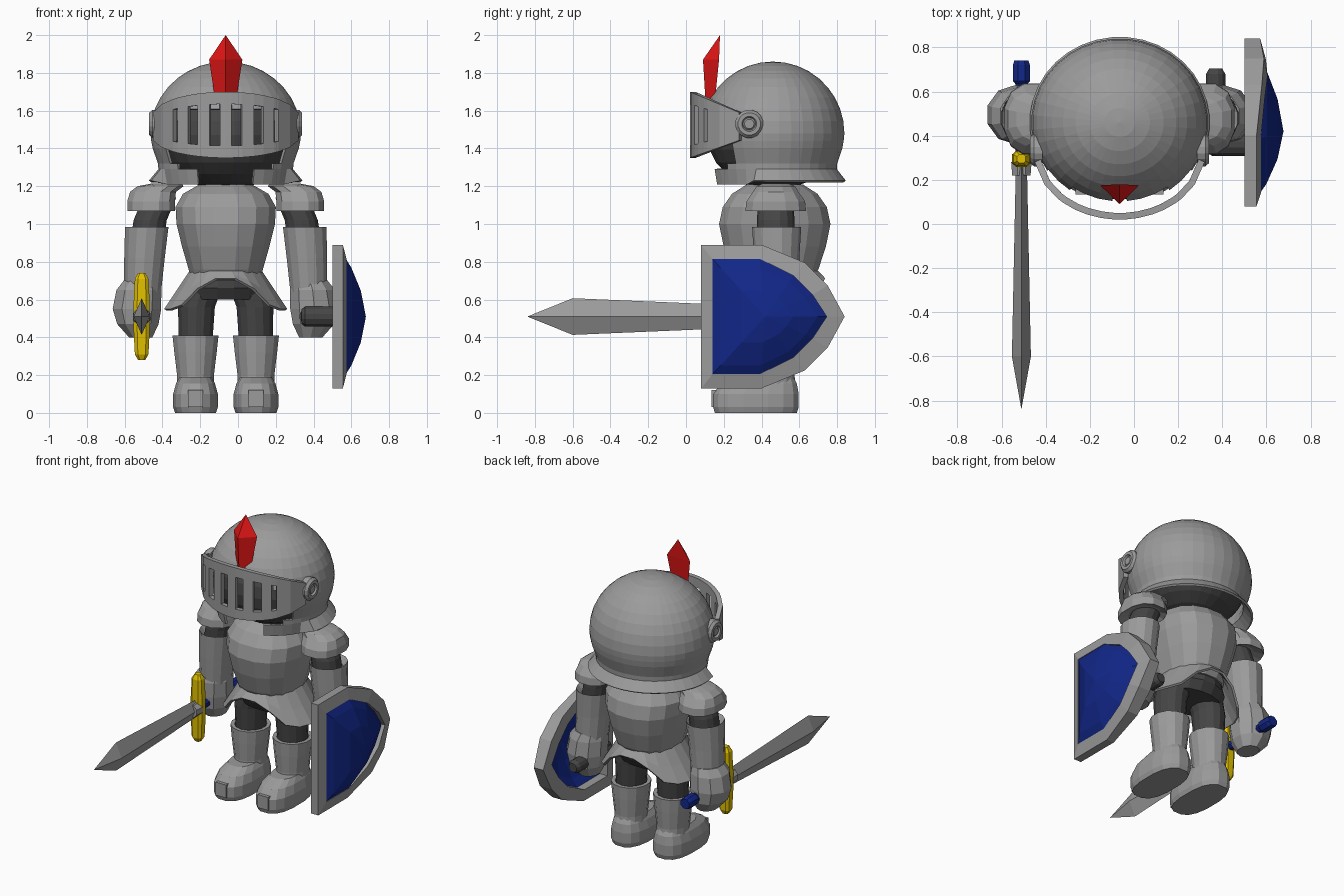
import bpy, bmesh, math
from mathutils import Vector

if "Cube" in bpy.data.objects:
    bpy.data.objects.remove(bpy.data.objects["Cube"], do_unlink=True)

CX, CY = -0.065, 0.46          # body axis
TAU = math.tau


def material(name, rgb):
    m = bpy.data.materials.new(name)
    m.use_nodes = True
    m.diffuse_color = (*rgb, 1)
    m.node_tree.nodes["Principled BSDF"].inputs["Base Color"].default_value = (*rgb, 1)
    return m


steel = material("steel grey", (0.33, 0.33, 0.33))
dark = material("dark cloth", (0.06, 0.06, 0.06))
red = material("plume red", (0.75, 0.008, 0.008))
gold = material("guard gold", (0.76, 0.53, 0.0))
blue = material("shield blue", (0.006, 0.02, 0.25))


def finish(name, bm, mat, thickness=0):
    bmesh.ops.remove_doubles(bm, verts=bm.verts, dist=0.0002)
    bmesh.ops.recalc_face_normals(bm, faces=bm.faces)
    mesh = bpy.data.meshes.new(name)
    bm.to_mesh(mesh)
    bm.free()
    ob = bpy.data.objects.new(name, mesh)
    bpy.context.collection.objects.link(ob)
    mesh.materials.append(mat)
    if thickness:
        mod = ob.modifiers.new("Thickness", 'SOLIDIFY')
        mod.thickness = thickness
    return ob


def skin(name, sections, mat, caps=True, ring=False, closed=True, thickness=0, skip=None):
    """Join a row of equal-length point loops with quads."""
    bm = bmesh.new()
    rows = [[bm.verts.new(p) for p in s] for s in sections]
    n = len(rows[0])
    for i in range(len(rows) if ring else len(rows) - 1):
        a, b = rows[i], rows[(i + 1) % len(rows)]
        for j in range(n if closed else n - 1):
            if skip and skip(i, j):
                continue
            k = (j + 1) % n
            bm.faces.new((a[j], a[k], b[k], b[j]))
    if caps and not ring:
        bm.faces.new(rows[0])
        bm.faces.new(rows[-1])
    return finish(name, bm, mat, thickness)


def oval(cx, cy, z, rx, ry, n=14, power=2):
    pts = []
    for i in range(n):
        a = TAU * (i + 0.5) / n
        c, s = math.cos(a), math.sin(a)
        e = 2 / power
        pts.append((cx + rx * math.copysign(abs(c) ** e, c),
                    cy + ry * math.copysign(abs(s) ** e, s), z))
    return pts


def loft(name, rings, mat, n=14, power=2):
    return skin(name, [oval(*r, n, power) for r in rings], mat)


def tube(name, a, b, radii, mat, n=12):
    """Cylinder or stepped rod from a to b; radii are (fraction, radius)."""
    a, b = Vector(a), Vector(b)
    q = (b - a).to_track_quat('Z', 'Y')
    return skin(name, [[a.lerp(b, t) + q @ Vector(p) for p in oval(0, 0, 0, r, r, n)]
                       for t, r in radii], mat)


# Head and helmet shell with a face opening and flared neck guard
loft("head", [(CX, CY, 1.47 - 0.29 * math.cos(math.pi * i / 12),
               0.37 * math.sin(math.pi * i / 12) + 0.0001,
               0.35 * math.sin(math.pi * i / 12) + 0.0001) for i in range(13)], dark, 24)

profile = [(1.48 + 0.38 * math.cos(math.pi / 2 * i / 9), math.sin(math.pi / 2 * i / 9) + 0.0002)
           for i in range(10)]
profile += [(1.44, 0.99), (1.40, 0.97), (1.36, 0.935), (1.32, 0.90), (1.29, 0.895), (1.23, 1.02)]
shell = []
for z, f in profile:
    row = oval(CX, CY, z, 0.40 * f, 0.38 * f, 36)
    if z < 1.25:               # only the back half flares
        row = [(x, y, z) if y > 0.32 else (CX + (x - CX) * 0.84, CY + (y - CY) * 0.84, z - 0.02)
               for x, y, z in row]
    shell.append(row)


def face_opening(i, j):
    quad = (shell[i][j], shell[i + 1][j], shell[i][(j + 1) % 36], shell[i + 1][(j + 1) % 36])
    x, y, z = (sum(p[k] for p in quad) / 4 for k in range(3))
    return y < CY - 0.1 and ((x - CX) / 0.33) ** 2 + ((z - 1.43) / 0.21) ** 2 < 1


skin("helmet", shell, steel, caps=False, thickness=0.015, skip=face_opening)

# Visor: a bowed strip with six slots
half = [0.03, 0.085, 0.15, 0.20, 0.255, 0.28, 0.34, 0.385]
columns = [-d for d in reversed(half)] + [0] + half
strip = []
for d in columns:
    c = math.sqrt(1 - (d / 0.39) ** 2)
    lo, hi = 1.46 - 0.11 * c, 1.57 + 0.13 * c
    m = 0.03 + 0.035 * c
    strip.append([(CX + d, 0.33 - 0.31 * c, z) for z in (lo, lo + m, hi - m, hi)])
slots = {1, 3, 5, 10, 12, 14}
slots = {i for i in range(len(columns) - 1)
         if round(abs(columns[i] + columns[i + 1]) / 2, 3) in (0.058, 0.057, 0.175, 0.268, 0.267)}
skin("visor", strip, steel, caps=False, closed=False, thickness=0.03,
     skip=lambda i, j: j == 1 and i in slots)

# Plume: three-sided spike
skin("plume", [[(CX - w, back, z), (CX + w, back, z), (CX, front, z)]
               for z, w, front, back in ((1.62, 0.05, 0.105, 0.15), (1.87, 0.088, 0.09, 0.175),
                                         (2.0, 0.0001, 0.1798, 0.18))], red)

# Torso, hips and flared skirt
loft("breastplate", [(CX, 0.47, z, rx, ry) for z, rx, ry in (
    (0.70, 0.185, 0.20), (0.76, 0.20, 0.235), (0.88, 0.235, 0.275), (1.0, 0.265, 0.30),
    (1.09, 0.27, 0.28), (1.16, 0.23, 0.23), (1.21, 0.14, 0.15))], steel, 16, 2.3)
loft("hips", [(CX, 0.47, z, rx, ry) for z, rx, ry in (
    (0.74, 0.18, 0.19), (0.66, 0.23, 0.19), (0.60, 0.22, 0.15))], dark, 16)
upper = oval(CX, 0.47, 0.75, 0.195, 0.235, 20)
lower = []
for x, y, z in oval(CX, 0.47, 0, 0.33, 0.27, 20):
    s = min(1, abs(x - CX) / 0.25)
    lower.append((x, y, 0.72 - 0.17 * s * s))
middle = [tuple((p + q) / 2 for p, q in zip(a, b)) for a, b in zip(upper, lower)]
skin("skirt", [upper, middle, lower], steel, caps=False, thickness=0.015)

# Paired limbs and armour
for side, s in (("right", -1), ("left", 1)):
    def limb(name, rings, mat, n=14, power=2):
        loft(f"{side}_{name}", [(CX + s * d, y, z, rx, ry) for d, y, z, rx, ry in rings],
             mat, n, power)

    limb("leg", [(0.12, 0.46, 0.68, 0.11, 0.12), (0.155, 0.46, 0.56, 0.10, 0.115),
                 (0.16, 0.46, 0.35, 0.09, 0.10)], dark)
    limb("boot_shaft", [(0.16, 0.46, 0.12, 0.10, 0.12), (0.16, 0.46, 0.20, 0.10, 0.115),
                        (0.16, 0.46, 0.32, 0.115, 0.125), (0.16, 0.46, 0.41, 0.125, 0.13),
                        (0.16, 0.46, 0.41, 0.10, 0.105), (0.16, 0.46, 0.38, 0.09, 0.10)], steel)
    limb("boot_foot", [(0.16, 0.37, 0.0, 0.11, 0.22), (0.16, 0.37, 0.03, 0.12, 0.23),
                       (0.16, 0.37, 0.10, 0.12, 0.23), (0.16, 0.385, 0.155, 0.105, 0.205),
                       (0.16, 0.42, 0.19, 0.085, 0.15)], steel, 16, 2.6)
    limb("toe_cap", [(0.16, 0.17, 0.03, 0.055, 0.05), (0.16, 0.17, 0.12, 0.055, 0.05)],
         steel, 4)
    limb("upper_arm", [(0.35, 0.475, 1.14, 0.09, 0.09), (0.40, 0.475, 1.02, 0.09, 0.10),
                       (0.415, 0.475, 0.92, 0.09, 0.10)], dark)
    limb("shoulder_pad", [(0.38, 0.475, 1.09, 0.09, 0.11), (0.395, 0.475, 1.07, 0.13, 0.165),
                          (0.395, 0.475, 1.12, 0.13, 0.16), (0.385, 0.475, 1.17, 0.125, 0.125),
                          (0.345, 0.475, 1.20, 0.125, 0.105), (0.31, 0.475, 1.215, 0.08, 0.07)],
         steel, 12, 2.4)
    limb("vambrace", [(0.415, 0.48, 0.95, 0.09, 0.10), (0.418, 0.48, 0.985, 0.118, 0.13),
                      (0.43, 0.48, 0.82, 0.11, 0.12), (0.44, 0.485, 0.64, 0.10, 0.11)], steel)
    limb("gauntlet", [(0.445, 0.49, 0.70, 0.10, 0.11), (0.46, 0.49, 0.65, 0.125, 0.13),
                      (0.47, 0.495, 0.55, 0.135, 0.135), (0.465, 0.495, 0.47, 0.115, 0.125),
                      (0.45, 0.495, 0.40, 0.065, 0.08)], steel, 10)
    # Visor pivot with a raised rim and a centre boss
    tube(f"{side}_visor_pivot", (CX + s * 0.35, 0.335, 1.53), (CX + s * 0.405, 0.335, 1.53),
         [(0, 0.075), (0.7, 0.075), (1, 0.06), (1, 0.04), (0.75, 0.033), (0.9, 0.025)], steel, 16)

# Sword held in the right hand, pointing forward
SX, SZ = -0.51, 0.51
skin("sword_blade", [[(SX - w, y, SZ), (SX, y, SZ + h), (SX + w, y, SZ), (SX, y, SZ - h)]
                     for y, w, h in ((0.27, 0.025, 0.06), (-0.60, 0.043, 0.097),
                                     (-0.84, 0.0001, 0.0001))], steel)
tube("sword_collar", (SX, 0.22, SZ), (SX, 0.28, SZ), [(0, 0.045), (1, 0.05)], steel, 8)
loft("sword_guard", [(SX, 0.295, SZ + z, rx, ry) for z, rx, ry in (
    (-0.23, 0.02, 0.02), (-0.20, 0.038, 0.035), (-0.07, 0.045, 0.038), (0.07, 0.045, 0.038),
    (0.20, 0.038, 0.035), (0.23, 0.02, 0.02))], gold, 8, 3)
tube("sword_grip", (SX, 0.32, SZ), (SX, 0.74, SZ),
     [(0, 0.03), (0.75, 0.03), (0.78, 0.042), (0.95, 0.042), (1, 0.035)], blue, 8)

# Shield: rim ring, domed panel and hand grip
top_half = [(0.08, 0.38), (0.40, 0.38), (0.63, 0.285), (0.75, 0.165), (0.84, 0)]
inner_half = [(0.14, 0.305), (0.39, 0.305), (0.57, 0.215), (0.67, 0.115), (0.745, 0)]


def outline(pts):
    return [(y, SZ + h) for y, h in pts] + [(y, SZ - h) for y, h in reversed(pts[:-1])]


def rim_x(y, z):
    return 0.555 + 0.055 * (1 - ((z - SZ) / 0.38) ** 2) * min(1, (0.9 - y) * 5)


outer, inner = outline(top_half), outline(inner_half)
skin("shield_rim", [[(0.50, *o), (rim_x(*o), *o), (rim_x(*i), *i), (0.50, *i)]
                    for o, i in zip(outer, inner)], steel, ring=True)
skin("shield_panel", [[(x, 0.42 + (y - 0.42) * f, SZ + (z - SZ) * f) for y, z in inner]
                      for x, f in ((0.565, 1.03), (0.60, 0.85), (0.65, 0.45), (0.677, 0.0001))],
     blue, caps=False, thickness=0.012)
tube("shield_grip", (0.37, 0.34, SZ), (0.37, 0.705, SZ), [(0, 0.045), (0.93, 0.045), (1, 0.03)], dark)
tube("shield_grip_arm", (0.335, 0.36, SZ), (0.59, 0.36, SZ),
     [(0, 0.04), (0.08, 0.055), (1, 0.055)], dark)
